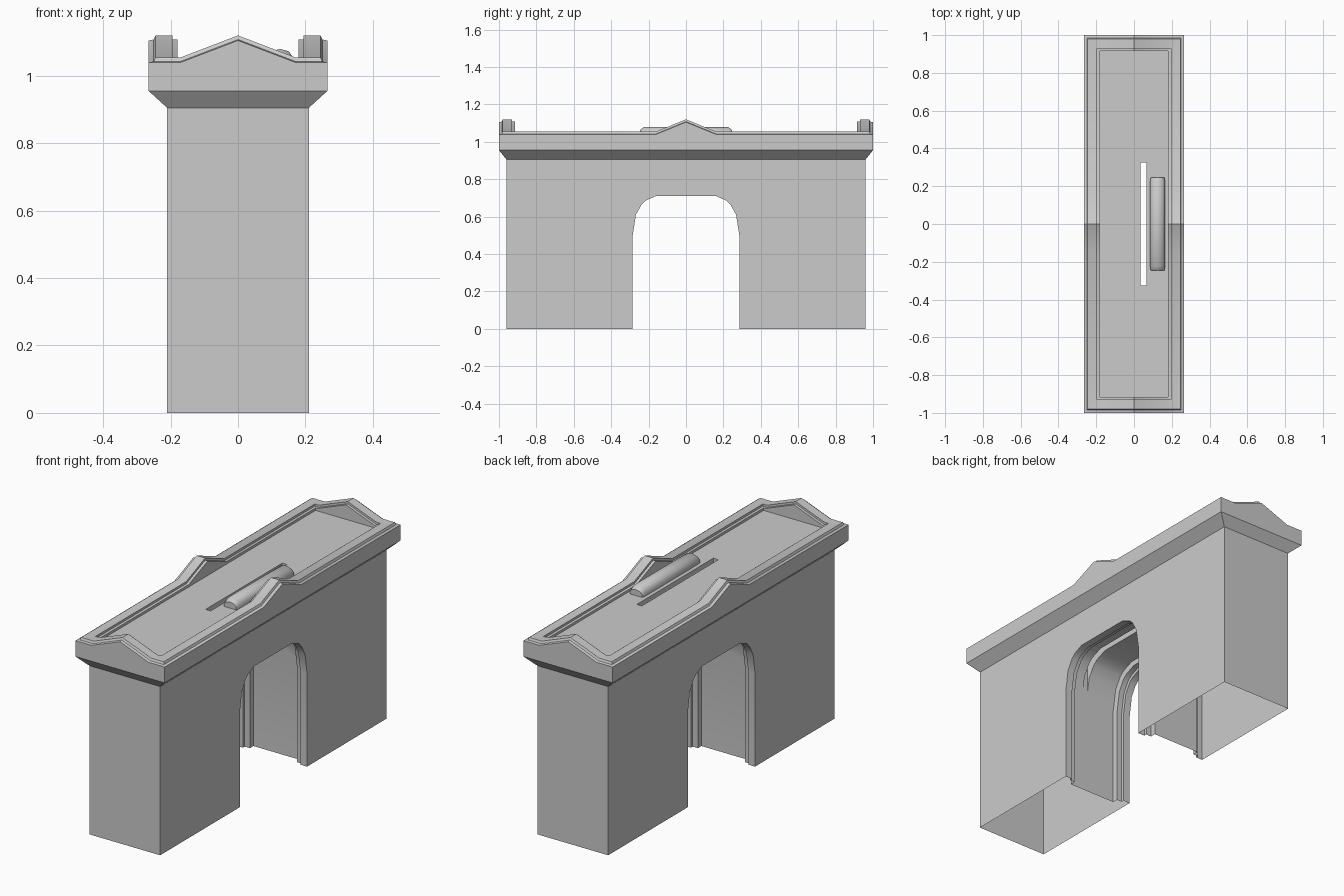
import bpy, bmesh, math

if "Cube" in bpy.data.objects:
    bpy.data.objects.remove(bpy.data.objects["Cube"])


def make_object(name, bm):
    bmesh.ops.recalc_face_normals(bm, faces=bm.faces)
    mesh = bpy.data.meshes.new(name)
    bm.to_mesh(mesh)
    bm.free()
    obj = bpy.data.objects.new(name, mesh)
    bpy.context.collection.objects.link(obj)
    return obj


def bridge(bm, a, b, closed=True):
    n = len(a)
    for i in range(n if closed else n - 1):
        j = (i + 1) % n
        bm.faces.new((a[i], a[j], b[j], b[i]))


def smooth(obj, degrees):
    bpy.ops.object.select_all(action='DESELECT')
    obj.select_set(True)
    bpy.context.view_layer.objects.active = obj
    bpy.ops.object.shade_smooth_by_angle(angle=math.radians(degrees))


# Rectangular ring with a pediment peak in the middle of each side
def ring(bm, hx, hy, z, rise=0.0):
    ex, sy = 0.17, 0.16
    pts = [(-hx, -hy, 0), (-ex, -hy, 0), (0, -hy, 1), (ex, -hy, 0),
           (hx, -hy, 0), (hx, -sy, 0), (hx, 0, 1), (hx, sy, 0)]
    pts += [(-x, -y, p) for x, y, p in pts]
    return [bm.verts.new((x, y, z + p * rise)) for x, y, p in pts]


# Flattened passage arch, grown outwards by an offset
def arch(bm, x, grow):
    half = [(0.285, 0), (0.285, 0.50), (0.268, 0.61), (0.237, 0.665), (0.215, 0.686), (0.16, 0.71)]
    k, h = (0.285 + grow) / 0.285, (0.71 + grow) / 0.71
    pts = [(-y, z) for y, z in half] + [(y, z) for y, z in reversed(half)]
    return [bm.verts.new((x, y * k, z * h)) for y, z in pts]


bm = bmesh.new()

# Cornice and parapet mouldings
rings = [ring(bm, 0.21, 0.96, 0.905)]
for inset, z, rise in [(0, 0.955, 0), (0, 1.04, 0.065), (0.015, 1.043, 0.065),
                       (0.020, 1.055, 0.065), (0.070, 1.055, 0.065), (0.070, 1.043, 0.065),
                       (0.085, 1.043, 0.065), (0.085, 1.03, 0)]:
    rings.append(ring(bm, 0.265 - inset, 1 - inset, z, rise))
for a, b in zip(rings, rings[1:]):
    bridge(bm, a, b)
bm.faces.new(rings[-1])

# Passage with stepped arch trim at both ends
half = [(0.21, 0), (0.17, 0), (0.17, 0.015), (0.14, 0.015), (0.14, 0.045)]
stations = half + [(-x, g) for x, g in reversed(half)]
arches = [arch(bm, x, g) for x, g in stations]
for a, b in zip(arches, arches[1:]):
    bridge(bm, a, b, closed=False)

# Outer walls
top = rings[0]
corner = {(sx, sy): bm.verts.new((sx * 0.21, sy * 0.96, 0)) for sx in (-1, 1) for sy in (-1, 1)}
bm.faces.new([corner[1, -1]] + arches[0] + [corner[1, 1]] + top[4:9][::-1])
bm.faces.new([corner[-1, -1]] + arches[-1] + [corner[-1, 1]] + top[12:16] + [top[0]])
bm.faces.new([corner[-1, -1], corner[1, -1]] + top[0:5][::-1])
bm.faces.new([corner[1, 1], corner[-1, 1]] + top[8:13][::-1])

# Temporary undersides so the slot can be cut from a closed solid
for sy, i in ((-1, 0), (1, -1)):
    bm.faces.new([corner[1, sy]] + [a[i] for a in arches] + [corner[-1, sy]])
gate = make_object("gatehouse", bm)

# Gate slot through the roof into the passage
bm = bmesh.new()
bmesh.ops.create_cube(bm, size=1)
for v in bm.verts:
    v.co = (0.05 + v.co.x * 0.03, v.co.y * 0.65, 0.75 + v.co.z * 0.9)
cutter = make_object("slot_cutter", bm)
cutter.hide_render = True
mod = gate.modifiers.new("slot", 'BOOLEAN')
mod.operation, mod.solver, mod.object = 'DIFFERENCE', 'EXACT', cutter
bpy.context.view_layer.objects.active = gate
bpy.ops.object.modifier_apply(modifier=mod.name)
bpy.data.objects.remove(cutter)

# Open the undersides of the piers
bm = bmesh.new()
bm.from_mesh(gate.data)
under = [f for f in bm.faces if all(abs(v.co.z) < 1e-4 for v in f.verts)]
bmesh.ops.delete(bm, geom=under, context='FACES')
bm.to_mesh(gate.data)
bm.free()
smooth(gate, 28)

# Rounded winch drum lying on the roof
bm = bmesh.new()
section = [(-0.04, 0), (-0.04, 0.022), (-0.026, 0.043), (0, 0.05), (0.026, 0.043), (0.04, 0.022), (0.04, 0)]
loops = [[bm.verts.new((0.125 + x * k, y, 1.03 + z * h)) for x, z in section]
         for y, k, h in ((-0.245, 0.9, 0.65), (-0.225, 1, 1), (0.225, 1, 1), (0.245, 0.9, 0.65))]
for a, b in zip(loops, loops[1:]):
    bridge(bm, a, b)
bm.faces.new(loops[0])
bm.faces.new(loops[-1])
smooth(make_object("winch_drum", bm), 50)
